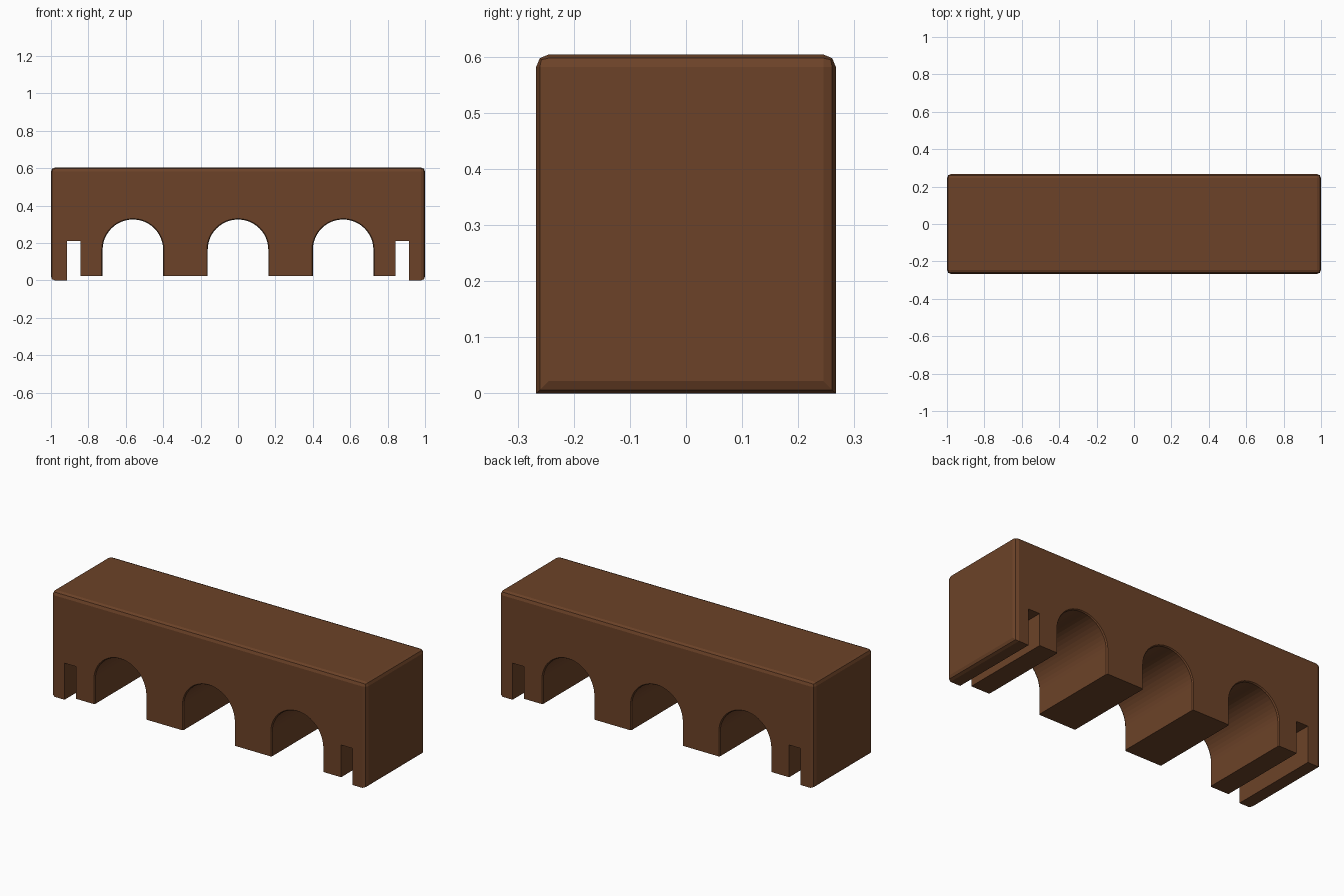
import bpy, bmesh, math

if "Cube" in bpy.data.objects:
    bpy.data.objects.remove(bpy.data.objects["Cube"])

L, W, H = 1.0, 0.267, 0.604      # half length, half width, height
FLOOR = 0.025                    # underside of the piers


def make_object(name, bm):
    bmesh.ops.recalc_face_normals(bm, faces=bm.faces)
    mesh = bpy.data.meshes.new(name)
    bm.to_mesh(mesh)
    bm.free()
    ob = bpy.data.objects.new(name, mesh)
    bpy.context.collection.objects.link(ob)
    return ob


def cut_profile(r):
    """Underside outline in x, z: end slots, pier bottoms and three arches."""
    pts = [(-0.915, -0.1), (-0.915, 0.21), (-0.842, 0.21), (-0.842, FLOOR)]
    for cx in (-0.562, 0, 0.562):
        pts.append((cx - r, FLOOR))
        for i in range(25):
            a = math.pi * (1 - i / 24)
            pts.append((cx + r * math.cos(a), 0.164 + r * math.sin(a)))
        pts.append((cx + r, FLOOR))
    return pts + [(0.842, FLOOR), (0.842, 0.21), (0.915, 0.21), (0.915, -0.1)]


# Block with rounded vertical, top and lower end edges
bm = bmesh.new()
bmesh.ops.create_cube(bm, size=1)
for v in bm.verts:
    v.co = (v.co.x * 2 * L, v.co.y * 2 * W, (v.co.z + 0.5) * H)
long_bottom = [e for e in bm.edges
               if all(v.co.z < 0.01 for v in e.verts)
               and abs(e.verts[0].co.x - e.verts[1].co.x) > 1]
edges = [e for e in bm.edges if e not in long_bottom]
bmesh.ops.bevel(bm, geom=edges, offset=0.022, segments=2, profile=0.5,
                affect='EDGES', clamp_overlap=True)
block = make_object("arched_block", bm)

# Cutter lofted along y, slightly flared at both faces for the arch rims
bm = bmesh.new()
rings = []
for y, r in ((-0.3, 0.167), (-W, 0.167), (-W + 0.007, 0.162),
             (W - 0.007, 0.162), (W, 0.167), (0.3, 0.167)):
    rings.append([bm.verts.new((x, y, z)) for x, z in cut_profile(r)])
for a, b in zip(rings, rings[1:]):
    n = len(a)
    for i in range(n):
        j = (i + 1) % n
        bm.faces.new((a[i], a[j], b[j], b[i]))
bm.faces.new(rings[0])
bm.faces.new(rings[-1])
cutter = make_object("underside_cutter", bm)
cutter.hide_render = True

# Carve the slots and arches
mod = block.modifiers.new("carve", 'BOOLEAN')
mod.operation = 'DIFFERENCE'
mod.solver = 'EXACT'
mod.object = cutter
bpy.context.view_layer.objects.active = block
block.select_set(True)
bpy.ops.object.modifier_apply(modifier=mod.name)
bpy.data.objects.remove(cutter)

# Brown finish
mat = bpy.data.materials.new("brown")
mat.diffuse_color = (0.15, 0.055, 0.021, 1)
mat.use_nodes = True
mat.node_tree.nodes["Principled BSDF"].inputs["Base Color"].default_value = mat.diffuse_color
block.data.materials.clear()
block.data.materials.append(mat)
